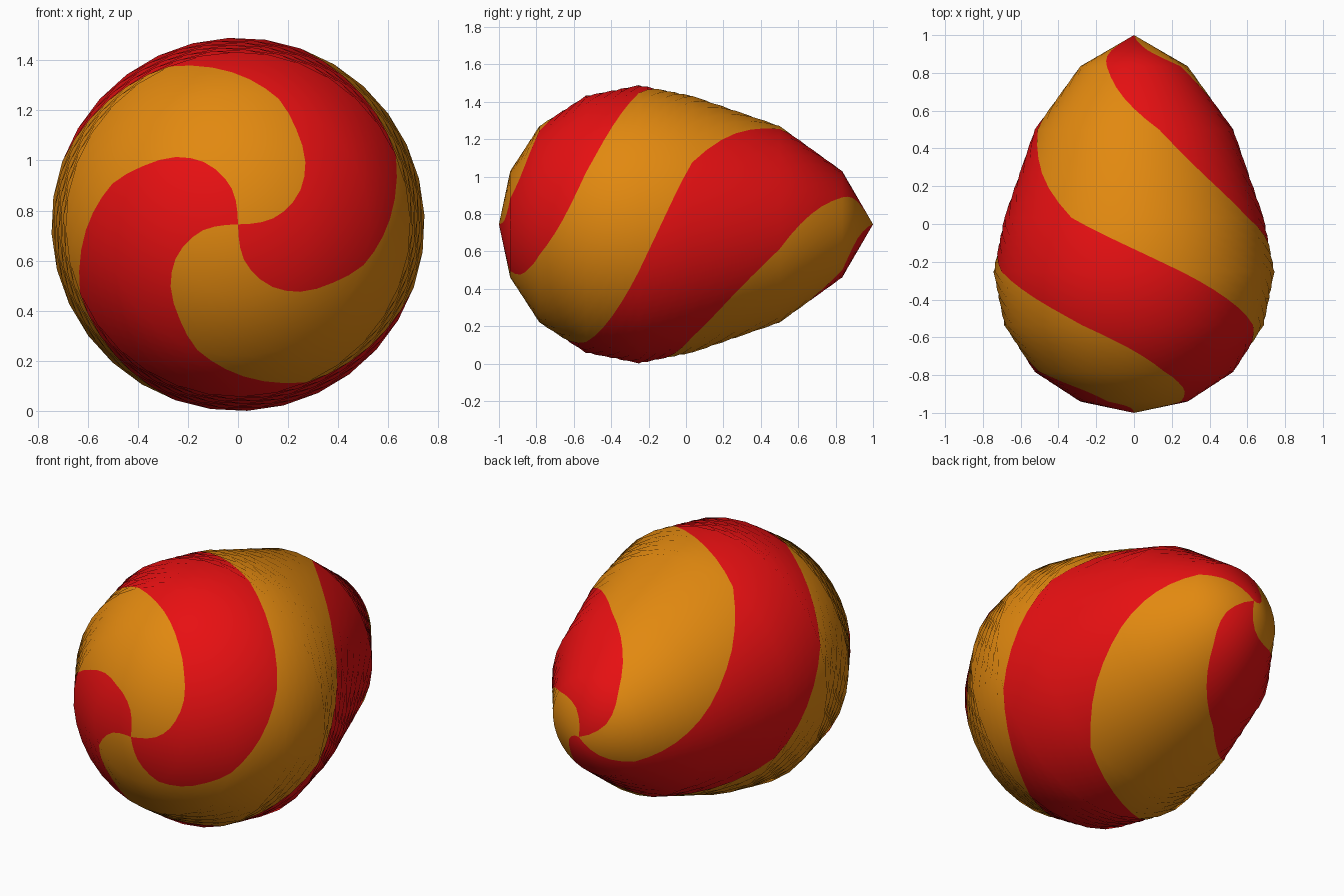
import bpy, math
from mathutils import Vector

if "Cube" in bpy.data.objects:
    bpy.data.objects.remove(bpy.data.objects["Cube"])

SIDES, SUB, R = 32, 6, 0.745
# Egg profile along y: nine rings, radius follows a sphere
RING_Y = [-1.0, -0.94, -0.783, -0.535, -0.252, 0.033, 0.50, 0.835, 1.0]
RING_R = [R * math.sin(math.pi * i / 8) for i in range(9)]
# Stripe twist in degrees against ring position
TWIST = [(0, 0), (0.43, 7), (0.78, 20), (1.3, 41), (1.65, 58), (2.45, 90),
         (3.1, 118), (3.46, 135), (4.42, 180), (5.45, 231), (6.33, 270),
         (6.85, 293), (7.2, 310), (7.5, 328), (8, 350)]


def twist(t):
    for (a, p), (b, q) in zip(TWIST, TWIST[1:]):
        if t <= b:
            return math.radians(p + (q - p) * (t - a) / (b - a))
    return math.radians(TWIST[-1][1])


def ring_normal(i):
    # (radial, y) normal at a profile ring
    if i in (0, 8):
        return Vector((0, -1 if i == 0 else 1))
    d = [Vector((RING_Y[k + 1] - RING_Y[k], RING_R[k] - RING_R[k + 1])).normalized()
         for k in (i - 1, i)]
    return (d[0] + d[1]).normalized()


def material(name, rgb):
    m = bpy.data.materials.new(name)
    m.diffuse_color = (*rgb, 1)
    m.use_nodes = True
    m.node_tree.nodes["Principled BSDF"].inputs["Base Color"].default_value = m.diffuse_color
    return m


# Egg shell: grid sheared along the spiral so stripe edges are clean
verts, normals, faces, mats = [], [], [], []
steps = 8 * SUB
for s in range(steps + 1):
    t = s / SUB
    i = min(int(t), 7)
    f = t - i
    y = RING_Y[i] * (1 - f) + RING_Y[i + 1] * f
    r = RING_R[i] * (1 - f) + RING_R[i + 1] * f
    n = ring_normal(i).lerp(ring_normal(i + 1), f).normalized()
    pole = s in (0, steps)
    for j in range(1 if pole else SIDES):
        a = twist(t) + 2 * math.pi * j / SIDES
        c, d = math.cos(a), math.sin(a)
        verts.append((0, y, R) if pole else (r * c, y, R + r * d))
        normals.append((n.x * c, n.y, n.x * d))


def index(s, j):
    if s == 0:
        return 0
    if s == steps:
        return len(verts) - 1
    return 1 + (s - 1) * SIDES + j % SIDES


for s in range(steps):
    for j in range(SIDES):
        quad = [index(s, j), index(s, j + 1), index(s + 1, j + 1), index(s + 1, j)]
        faces.append(list(dict.fromkeys(quad)))
        mats.append((j * 4 // SIDES) % 2)  # four alternating stripes

mesh = bpy.data.meshes.new("striped_egg")
mesh.from_pydata(verts, [], faces)
# Keep face winding outward
p = mesh.polygons[len(faces) // 2]
if p.normal.dot(p.center - Vector((0, 0, R))) < 0:
    mesh.flip_normals()
mesh.materials.append(material("orange", (0.76, 0.25, 0.005)))
mesh.materials.append(material("red", (0.80, 0.005, 0.006)))
mesh.polygons.foreach_set("material_index", mats)
mesh.polygons.foreach_set("use_smooth", [True] * len(faces))
mesh.update()
mesh.normals_split_custom_set_from_vertices(normals)
egg = bpy.data.objects.new("striped_egg", mesh)
bpy.context.collection.objects.link(egg)
